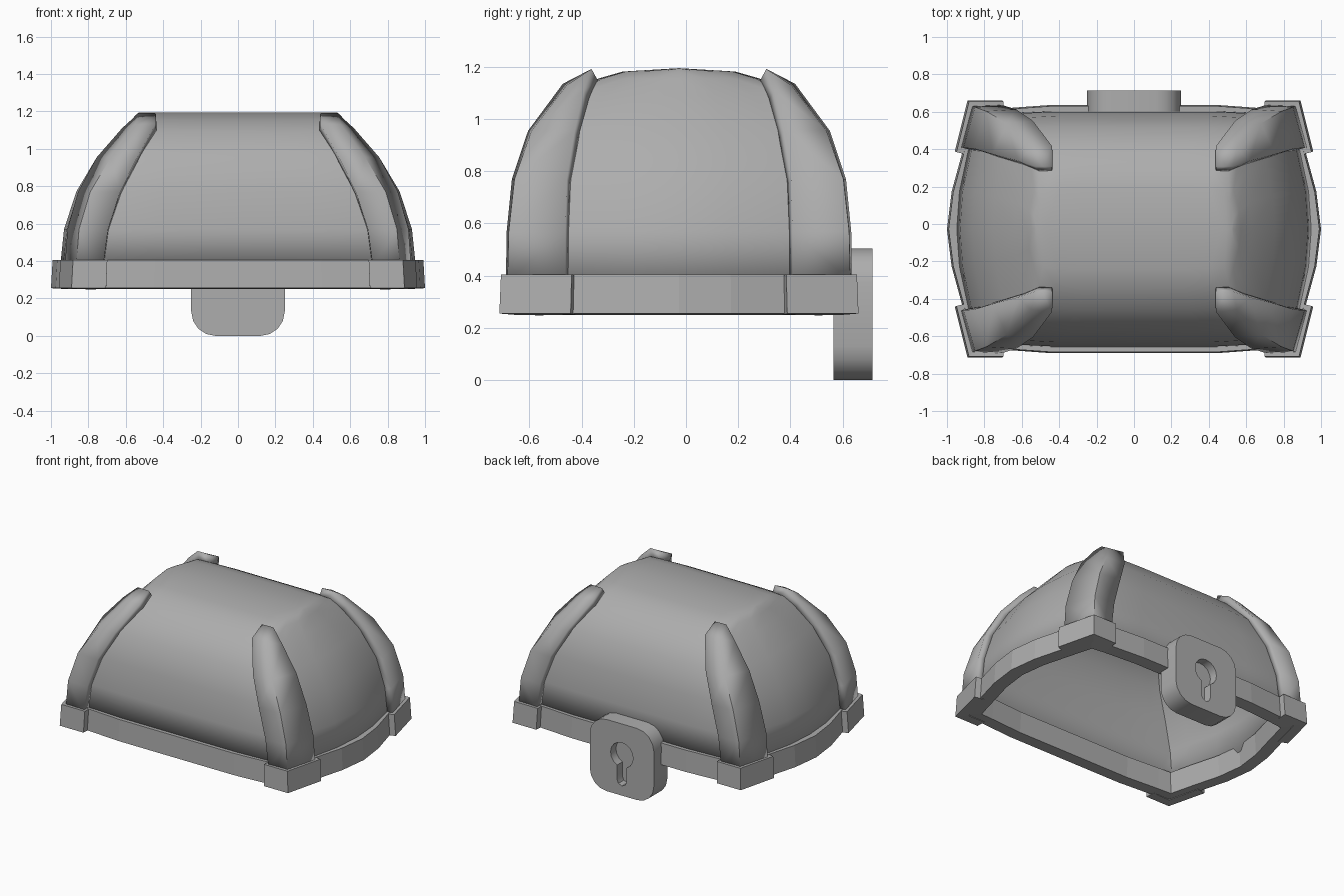
import bpy, bmesh, math
from mathutils import Vector

if "Cube" in bpy.data.objects:
    bpy.data.objects.remove(bpy.data.objects["Cube"])

CY = -0.027  # centre of the lid in depth

grey = bpy.data.materials.new("plain grey")
grey.use_nodes = True
COLOR = (0.42, 0.42, 0.42, 1)
grey.diffuse_color = COLOR
grey.node_tree.nodes["Principled BSDF"].inputs["Base Color"].default_value = COLOR


def new_object(name, bm, location=(0, 0, 0)):
    mesh = bpy.data.meshes.new(name)
    bm.to_mesh(mesh)
    bm.free()
    mesh.materials.append(grey)
    obj = bpy.data.objects.new(name, mesh)
    obj.location = location
    bpy.context.collection.objects.link(obj)
    return obj


def quarter_surface(name, rows):
    """Skin rows of points, facing away from the middle of the lid."""
    bm = bmesh.new()
    grid = [[bm.verts.new(p) for p in row] for row in rows]
    for low, high in zip(grid, grid[1:]):
        for i in range(len(low) - 1):
            bm.faces.new((low[i], low[i + 1], high[i + 1], high[i]))
    bm.normal_update()
    for f in bm.faces:
        if f.normal.dot(f.calc_center_median() - Vector((0, 0, 0.3))) < 0:
            f.normal_flip()
    return new_object(name, bm, (0, CY, 0))


def mirror(obj):
    mod = obj.modifiers.new("mirror", "MIRROR")
    mod.use_axis = (True, True, False)
    mod.merge_threshold = 0.0005


def thicken(obj, amount, even=True):
    mod = obj.modifiers.new("thickness", "SOLIDIFY")
    mod.thickness = amount
    mod.offset = -1
    mod.use_even_offset = even


def smooth(obj, angle):
    bpy.ops.object.select_all(action="DESELECT")
    obj.select_set(True)
    bpy.context.view_layer.objects.active = obj
    bpy.ops.object.shade_smooth_by_angle(angle=math.radians(angle))


def prism(name, outline, y0, y1):
    """Extrude an x-z outline along y."""
    bm = bmesh.new()
    a = [bm.verts.new((x, y0, z)) for x, z in outline]
    b = [bm.verts.new((x, y1, z)) for x, z in outline]
    bm.faces.new(a)
    bm.faces.new(b)
    for i in range(len(a)):
        j = (i + 1) % len(a)
        bm.faces.new((a[i], a[j], b[j], b[i]))
    bmesh.ops.recalc_face_normals(bm, faces=bm.faces)
    return new_object(name, bm)


def arc(cx, cz, r, start, end, steps):
    angles = [math.radians(start + (end - start) * i / steps) for i in range(steps + 1)]
    return [(cx + r * math.cos(a), cz + r * math.sin(a)) for a in angles]


# Domed shell: a quarter plan scaled up through the height levels
plan = [(0, 1), (0.47, 1), (0.74, 0.98), (0.89, 0.95), (0.935, 0.67), (0.985, 0.32), (1, 0)]
levels = [(0.36, 0.952, 0.63), (0.57, 0.93, 0.627), (0.77, 0.865, 0.605),
          (0.955, 0.755, 0.545), (1.09, 0.63, 0.43), (1.155, 0.57, 0.31),
          (1.182, 0.545, 0.215), (1.195, 0.53, 0)]
dome = quarter_surface("domed_shell", [[(x * w, y * d, z) for x, y in plan] for z, w, d in levels])
mirror(dome)
thicken(dome, 0.05, even=False)
smooth(dome, 32)

# Rim band around the base
rim_plan = [(0, 0.663), (0.45, 0.663), (0.70, 0.645), (0.86, 0.63),
            (0.915, 0.42), (0.975, 0.2), (1.0, 0)]


def band(points):
    return [[(x * s, y * s, z) for x, y in points] for z, s in ((0.255, 1), (0.405, 0.991))]


rim = quarter_surface("rim_band", band(rim_plan))
mirror(rim)
thicken(rim, 0.09)

# Corner blocks on the rim
block = quarter_surface("corner_blocks", band([(0.705, 0.688), (0.89, 0.688), (0.958, 0.415)]))
thicken(block, 0.07)
mirror(block)

# Corner straps climbing the hips: front edge, ridge, side edge per level
straps = quarter_surface("corner_straps", [
    [(0.72, 0.663, 0.38), (0.865, 0.657, 0.38), (0.925, 0.435, 0.38)],
    [(0.695, 0.66, 0.57), (0.85, 0.652, 0.57), (0.912, 0.435, 0.57)],
    [(0.63, 0.64, 0.77), (0.79, 0.63, 0.77), (0.855, 0.43, 0.77)],
    [(0.54, 0.578, 0.955), (0.68, 0.565, 0.955), (0.755, 0.40, 0.955)],
    [(0.44, 0.445, 1.135), (0.55, 0.43, 1.13), (0.62, 0.365, 1.11)],
    [(0.44, 0.335, 1.19), (0.49, 0.335, 1.192), (0.53, 0.335, 1.192)],
])
thicken(straps, 0.055, even=False)
mirror(straps)
smooth(straps, 45)

# Lock plate with rounded corners
R = 0.13
outline = []
for cx, cz, start in ((0.12, 0.375, 0), (-0.12, 0.375, 90), (-0.12, 0.13, 180), (0.12, 0.13, 270)):
    outline += arc(cx, cz, R, start, start + 90, 4)
lock = prism("lock_plate", outline, 0.565, 0.715)

# Keyhole cut into the back of the lock plate
keyhole = arc(0, 0.285, 0.088, -65, 245, 14) + arc(0, 0.105, 0.037, 180, 360, 4)
cutter = prism("keyhole_cutter", keyhole, 0.655, 0.76)
cutter.hide_render = True
cut = lock.modifiers.new("keyhole", "BOOLEAN")
cut.operation = "DIFFERENCE"
cut.solver = "EXACT"
cut.object = cutter
bpy.context.view_layer.objects.active = lock
bpy.ops.object.modifier_apply(modifier=cut.name)
bpy.data.objects.remove(cutter)
smooth(lock, 32)
